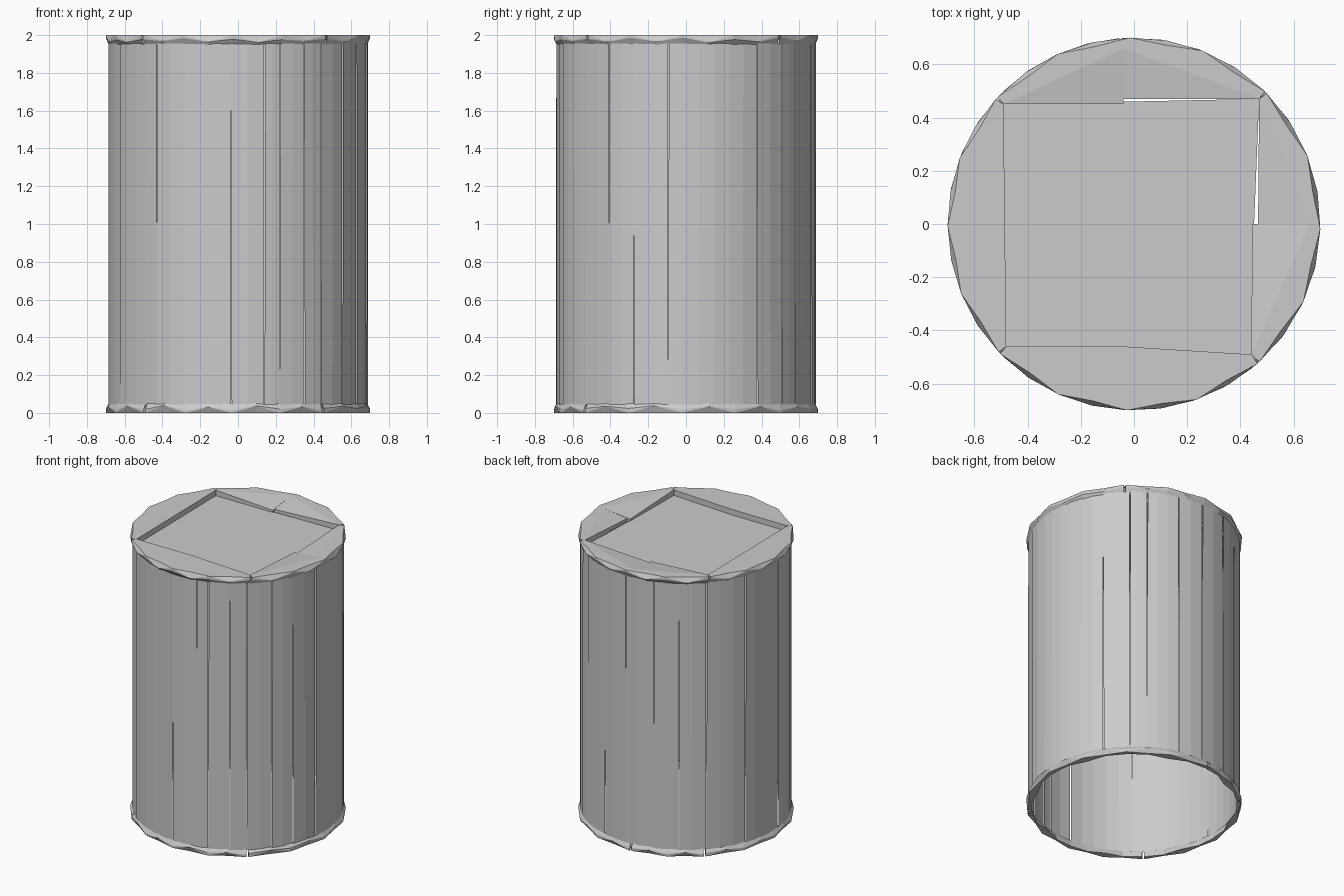
import bpy
import bmesh
import random
from math import radians, degrees, cos, sin, atan2

random.seed(4)
cube = bpy.data.objects.get("Cube")
if cube:
    bpy.data.objects.remove(cube)

HEIGHT = 2.0
RIM = 0.05
R_RIM = 0.70
R_BODY = 0.685
PANEL_Z = 1.96

grey = bpy.data.materials.new("plain_grey")
grey.use_nodes = True
colour = (0.6, 0.6, 0.6, 1)
grey.diffuse_color = colour
grey.node_tree.nodes["Principled BSDF"].inputs["Base Color"].default_value = colour


def polar(radius, angle, z):
    return (radius * cos(radians(angle)), radius * sin(radians(angle)), z)


def finish(name, bm, recalc=True):
    if recalc:
        bmesh.ops.recalc_face_normals(bm, faces=bm.faces)
    mesh = bpy.data.meshes.new(name)
    bm.to_mesh(mesh)
    bm.free()
    mesh.materials.append(grey)
    obj = bpy.data.objects.new(name, mesh)
    bpy.context.collection.objects.link(obj)
    return obj


def strip(bm, low, high):
    """Quads between two rows of vertices."""
    for i in range(len(low) - 1):
        bm.faces.new((low[i], low[i + 1], high[i + 1], high[i]))


def chipped_edge(bm, start, end, end_z, side, steps=8):
    """Faceted rim arc; side is -1 for the top rim and 1 for the bottom.
    Returns the row of vertices on the flat end."""
    span = [start + (end - start) * i / steps for i in range(steps + 1)]
    inner, middle, outer = [], [], []
    for i, a in enumerate(span):
        chip = i % 2
        inner.append(bm.verts.new(polar(R_BODY, a, end_z + side * RIM)))
        depth = random.uniform(0.03, 0.04) if chip else random.uniform(0.012, 0.025)
        middle.append(bm.verts.new(polar(R_RIM, a, end_z + side * depth)))
        outer.append(bm.verts.new(polar(R_RIM - 0.018 * chip, a, end_z)))
    strip(bm, inner, middle)
    # triangulated chips
    for i in range(steps):
        m0, m1, o0, o1 = middle[i], middle[i + 1], outer[i], outer[i + 1]
        if i % 2:
            bm.faces.new((m0, m1, o1))
            bm.faces.new((m0, o1, o0))
        else:
            bm.faces.new((m0, m1, o0))
            bm.faces.new((m1, o1, o0))
    return outer


# Body: thin staves separated by tapering slits
slits = [33, 47.6, 57, 75, 90, 107, 121, 136, 159, 185, 205, 231,
         266.7, 281.7, 288.6, 300.5, 309.6, 323.5, 336, 352]
bm = bmesh.new()
for i, a in enumerate(slits):
    b = slits[(i + 1) % len(slits)]
    b += 360 if b < a else 0
    count = max(2, round((b - a) / 7))
    lower, upper = [], []
    low_gap, high_gap = (0.55, 0.0) if i % 3 == 0 else (0.1, 0.5)
    for k in range(count + 1):
        t = k / count
        radius = R_BODY + 0.003 * (1 - t)
        lower.append(bm.verts.new(polar(radius, a + low_gap + (b - a - low_gap) * t, RIM - 0.005)))
        upper.append(bm.verts.new(polar(radius, a + high_gap + (b - a - high_gap) * t,
                                        HEIGHT - RIM + 0.005)))
    strip(bm, lower, upper)
finish("body_staves", bm, recalc=False)

# Top: four raised segments around a sunken square panel
corners = [(0.47, 0.47), (-0.49, 0.45), (-0.48, -0.46), (0.44, -0.49)]
segments = [
    ("back_lid_segment", 0, (-0.04, 0.66), [(-0.04, 0.47), (-0.04, 0.45)]),
    ("right_lid_segment", 1, None, []),
    ("front_lid_segment", 2, None, [(-0.04, -0.46)]),
    ("left_lid_segment", 3, (0.66, 0.0), [(0.445, 0.0), (0.466, 0.0)]),
]
for name, index, peak, mids in segments:
    first, last = corners[index], corners[(index + 1) % 4]
    start, end = (degrees(atan2(p[1], p[0])) for p in (first, last))
    end += 360 if end < start else 0
    bm = bmesh.new()
    outer = chipped_edge(bm, start + 0.4, end - 0.4, HEIGHT, -1)
    a = bm.verts.new((*first, HEIGHT))
    b = bm.verts.new((*last, HEIGHT))
    mid_z = PANEL_Z + 0.015 if peak else HEIGHT
    inner = [a] + [bm.verts.new((*p, mid_z)) for p in mids] + [b]
    if peak:
        # flat outer part, then two slopes falling towards the panel
        top = bm.verts.new((*peak, HEIGHT))
        bm.faces.new(outer + [b, top, a])
        for i in range(len(inner) - 1):
            bm.faces.new((inner[i], top, inner[i + 1]))
    else:
        bm.faces.new(outer + inner[::-1])
    foot = [bm.verts.new((v.co.x, v.co.y, PANEL_Z - 0.005)) for v in inner]
    strip(bm, foot, inner)
    finish(name, bm)

bm = bmesh.new()
outline = corners + [(0.451, 0.0)]
bm.faces.new([bm.verts.new((x, y, PANEL_Z)) for x, y in outline])
finish("lid_panel", bm, recalc=False)

# Bottom: open rim in four pieces with a narrow flange
cuts = [-50, 94, 135, 225, 310]
for i in range(4):
    start, end = cuts[i] + 0.5, cuts[i + 1] - 0.5
    steps = 2 * max(2, round((end - start) / 24))
    bm = bmesh.new()
    outer = chipped_edge(bm, start, end, 0, 1, steps)
    lip, back = [], []
    for k in range(steps + 1):
        a = start + (end - start) * k / steps
        radius = 0.645 if k % 4 == 2 else 0.668
        lip.append(bm.verts.new(polar(radius, a, 0)))
        back.append(bm.verts.new(polar(R_BODY - 0.004, a, RIM)))
    strip(bm, outer, lip)
    strip(bm, lip, back)
    finish("bottom_rim_" + str(i + 1), bm)
